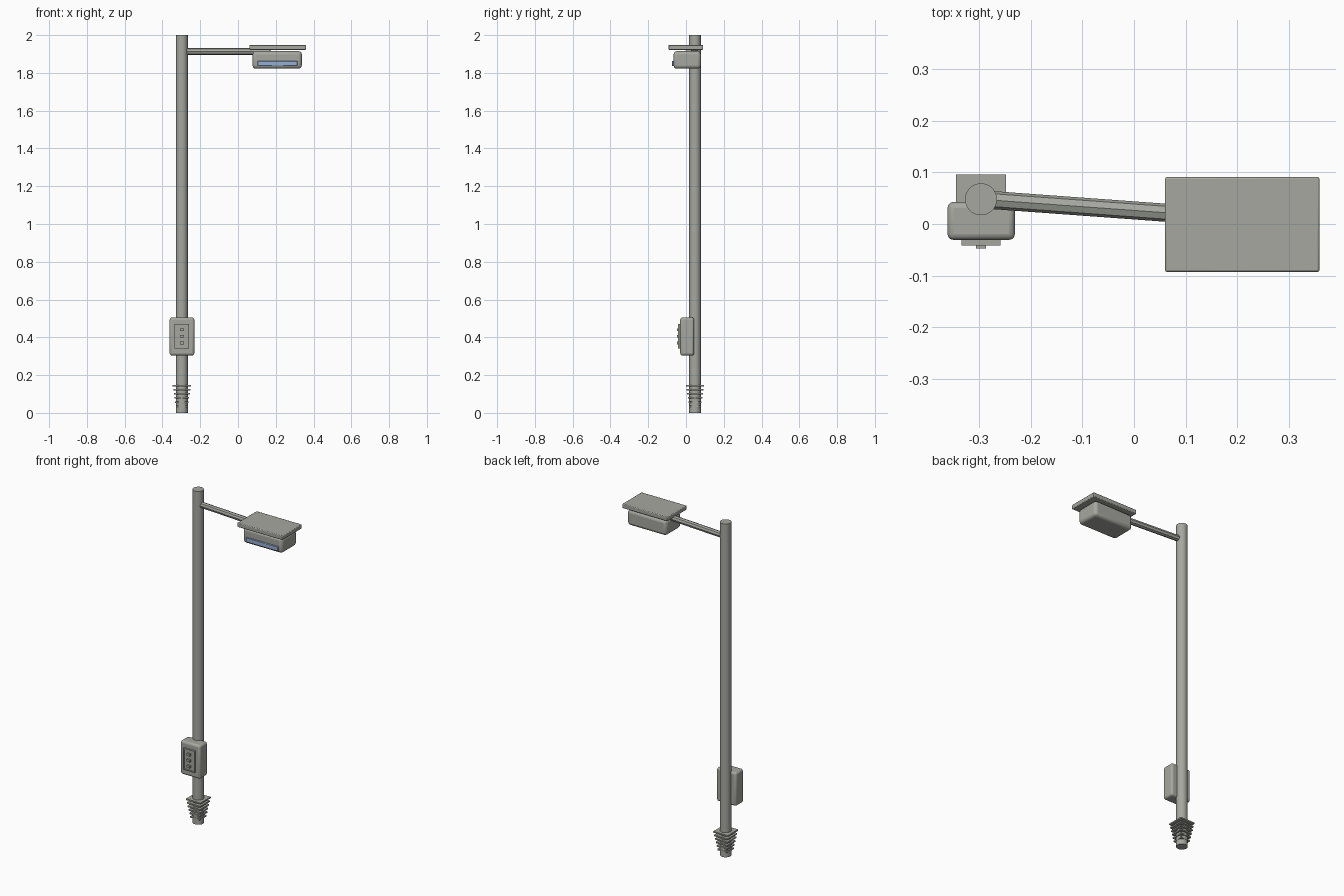
import bpy, math
from mathutils import Vector

if "Cube" in bpy.data.objects:
    bpy.data.objects.remove(bpy.data.objects["Cube"])

def material(name, color):
    m = bpy.data.materials.new(name)
    m.diffuse_color = (*color, 1)
    m.use_nodes = True
    m.node_tree.nodes["Principled BSDF"].inputs["Base Color"].default_value = m.diffuse_color
    return m

GREY = material("grey metal", (0.38, 0.39, 0.35))
BLUE = material("pale blue glass", (0.30, 0.43, 0.64))
PX, PY = -0.297, 0.048  # pole axis

def finish(o, name, mat):
    o.name = name
    o.data.materials.append(mat)
    return o

def box(name, lo, hi, bevel=0, segments=3, mat=GREY):
    lo, hi = Vector(lo), Vector(hi)
    bpy.ops.mesh.primitive_cube_add(size=1, location=(lo + hi) / 2)
    o = bpy.context.object
    o.scale = hi - lo
    bpy.ops.object.transform_apply(location=False, rotation=False, scale=True)
    if bevel:
        m = o.modifiers.new("bevel", 'BEVEL')
        m.width, m.segments = bevel, segments
        bpy.ops.object.shade_smooth_by_angle(angle=math.radians(40))
    return finish(o, name, mat)

def rod(name, a, b, r, sides, smooth):
    a, b = Vector(a), Vector(b)
    bpy.ops.mesh.primitive_cylinder_add(vertices=sides, radius=r, depth=(b - a).length,
                                        location=(a + b) / 2)
    o = bpy.context.object
    o.rotation_euler = (b - a).to_track_quat('Z', 'Y').to_euler()
    if smooth:
        bpy.ops.object.shade_smooth_by_angle(angle=math.radians(40))
    return finish(o, name, GREY)

# Pole and slightly angled arm
rod("pole", (PX, PY, 0), (PX, PY, 2), 0.031, 32, True)
rod("arm", (PX, PY, 1.913), (0.17, 0.014, 1.913), 0.0175, 8, False)

# Tapering stack of square fins at the foot
for i in range(6):
    h = 0.032 + 0.0033 * i
    z = 0.036 + 0.0215 * i
    box(f"foot_fin_{i + 1}", (PX - h, PY - h, z - 0.004), (PX + h, PY + h, z + 0.004))

# Control box with raised door panel, rim and three switches
box("control_box", (-0.362, -0.031, 0.304), (-0.231, 0.043, 0.505), 0.012)
box("control_panel", (-0.329, -0.038, 0.344), (-0.265, -0.030, 0.467))
for s in (-1, 1):
    x, z = PX + s * 0.035, 0.4055 + s * 0.0615
    box("panel_rim_side", (x - 0.003, -0.042, 0.341), (x + 0.003, -0.030, 0.470))
    box("panel_rim_end", (PX - 0.038, -0.042, z - 0.003), (PX + 0.038, -0.030, z + 0.003))
for i in range(3):
    z = 0.370 + 0.0355 * i
    box(f"switch_{i + 1}", (PX - 0.01, -0.048, z - 0.007), (PX + 0.01, -0.036, z + 0.007))

# Lamp head, flat roof plate and light strip
box("lamp_head", (0.077, -0.066, 1.822), (0.338, 0.079, 1.915), 0.018)
box("roof_plate", (0.06, -0.093, 1.922), (0.36, 0.091, 1.948), 0.004, 2)
box("light_strip", (0.103, -0.074, 1.836), (0.315, -0.064, 1.863), 0.002, 1, BLUE)
